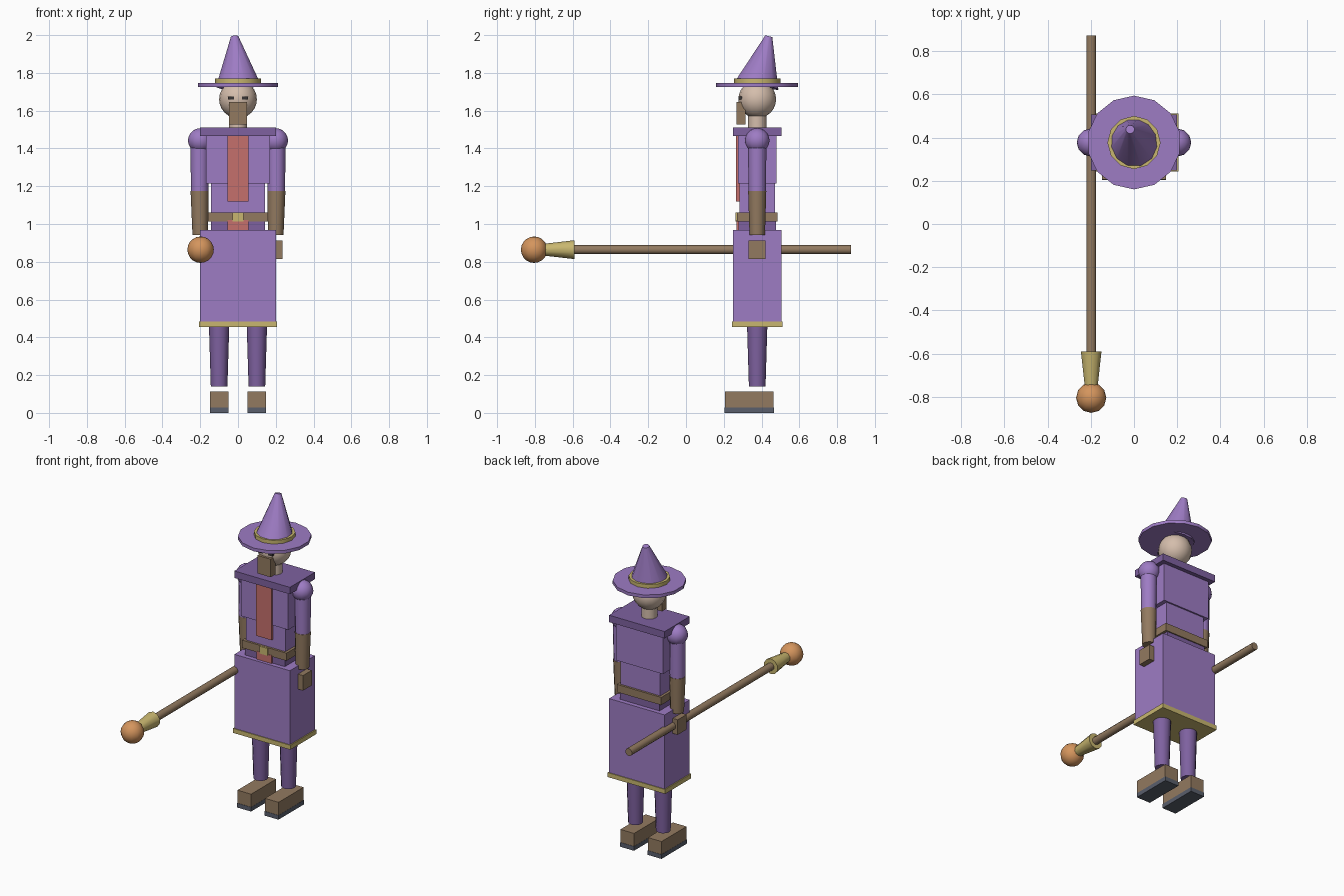
import bpy
import math
from mathutils import Vector

cube = bpy.data.objects.get("Cube")
if cube:
    bpy.data.objects.remove(cube, do_unlink=True)

Y = 0.377  # depth line of the standing figure


def material(name, r, g, b):
    m = bpy.data.materials.new(name)
    m.diffuse_color = (r, g, b, 1)
    m.use_nodes = True
    m.node_tree.nodes["Principled BSDF"].inputs["Base Color"].default_value = (r, g, b, 1)
    return m


purple = material("light purple", 0.34, 0.2, 0.55)
plum = material("dark purple", 0.21, 0.12, 0.35)
brown = material("leather brown", 0.29, 0.195, 0.117)
gold = material("pale gold", 0.58, 0.47, 0.16)
skin = material("skin", 0.66, 0.51, 0.41)
red = material("dusty red", 0.56, 0.16, 0.15)
orange = material("orange", 0.66, 0.3, 0.11)
grey = material("sole grey", 0.1, 0.114, 0.15)
dark = material("eye dark", 0.04, 0.035, 0.035)


def finish(name, mat, smooth=False):
    ob = bpy.context.object
    ob.name = name
    ob.data.materials.append(mat)
    if smooth:
        bpy.ops.object.shade_smooth_by_angle(angle=math.radians(40))
    return ob


def box(name, mat, x, y, z):
    """Box given by its (low, high) range on each axis."""
    ranges = (x, y, z)
    bpy.ops.mesh.primitive_cube_add(size=1, location=[(a + b) / 2 for a, b in ranges])
    bpy.context.object.scale = [b - a for a, b in ranges]
    bpy.ops.object.transform_apply(location=False, rotation=False)
    return finish(name, mat)


def rod(name, mat, start, end, r1, r2, sides=12):
    """Tapered cylinder from start to end."""
    a, b = Vector(start), Vector(end)
    rot = (b - a).to_track_quat("Z", "Y").to_euler()
    bpy.ops.mesh.primitive_cone_add(vertices=sides, radius1=r1, radius2=r2,
                                    depth=(b - a).length, location=(a + b) / 2, rotation=rot)
    return finish(name, mat, True)


def ball(name, mat, center, r, segments=12, rings=10):
    bpy.ops.mesh.primitive_uv_sphere_add(segments=segments, ring_count=rings,
                                         radius=r, location=center)
    return finish(name, mat, True)


def slab(name, mat, half_width, half_depth, z):
    """Centred block of the figure."""
    return box(name, mat, (-half_width, half_width), (Y - half_depth, Y + half_depth), z)


# Torso and robe
slab("shoulder_yoke", plum, 0.2, 0.129, (1.465, 1.51))
slab("chest", purple, 0.17, 0.103, (1.215, 1.465))
slab("waist", purple, 0.143, 0.093, (1.03, 1.215))
slab("hips", plum, 0.143, 0.1, (0.95, 1.03))
slab("belt", brown, 0.16, 0.107, (1.012, 1.062))
slab("skirt", purple, 0.2, 0.129, (0.485, 0.967))
slab("skirt_trim", gold, 0.207, 0.134, (0.456, 0.485))
box("tabard", red, (-0.055, 0.055), (0.266, 0.29), (1.12, 1.465))
box("tabard_tail", red, (-0.055, 0.055), (0.268, 0.29), (0.96, 1.02))
box("buckle", gold, (-0.028, 0.028), (0.262, 0.28), (1.013, 1.061))

# Head
rod("neck", skin, (0, Y, 1.5), (0, Y, 1.6), 0.048, 0.048)
ball("head", skin, (0, Y, 1.66), 0.1, 16, 12)
box("beard", brown, (-0.048, 0.048), (0.267, 0.316), (1.528, 1.645))

# Hat
rod("hat_brim", purple, (0, Y, 1.725), (0, Y, 1.746), 0.217, 0.217, 14)
rod("hat_band", gold, (0, Y, 1.746), (0, Y, 1.77), 0.123, 0.123, 12)
rod("hat_cone", purple, (0, Y, 1.738), (-0.018, 0.438, 1.993), 0.118, 0.02, 12)

# Paired parts
for side, s in (("right", -1), ("left", 1)):
    def span(a, b):
        return tuple(sorted((s * a, s * b)))

    box(side + "_eye", dark, span(0.02, 0.053), (0.278, 0.3), (1.66, 1.675))
    ball(side + "_shoulder", purple, (s * 0.2, Y, 1.442), 0.065)
    rod(side + "_upper_arm", purple, (s * 0.203, Y, 1.17), (s * 0.203, Y, 1.44), 0.046, 0.049)
    rod(side + "_gauntlet", brown, (s * 0.2, Y, 0.943), (s * 0.203, Y, 1.175), 0.041, 0.048)
    box(side + "_hand", brown, span(0.156, 0.236), (0.332, 0.422), (0.815, 0.913))
    rod(side + "_leg", plum, (s * 0.1, Y, 0.14), (s * 0.1, Y, 0.47), 0.044, 0.054)
    box(side + "_boot", brown, span(0.05, 0.148), (0.206, 0.463), (0.028, 0.112))
    box(side + "_sole", grey, span(0.049, 0.149), (0.204, 0.465), (0, 0.028))

# Staff held in the right hand
SX, SZ = -0.198, 0.864
rod("staff_shaft", brown, (SX, -0.7, SZ), (SX, 0.873, SZ), 0.024, 0.024, 10)
rod("staff_ferrule", gold, (SX, -0.745, SZ), (SX, -0.59, SZ), 0.032, 0.05, 10)
ball("staff_orb", orange, (SX, -0.804, SZ), 0.07)
